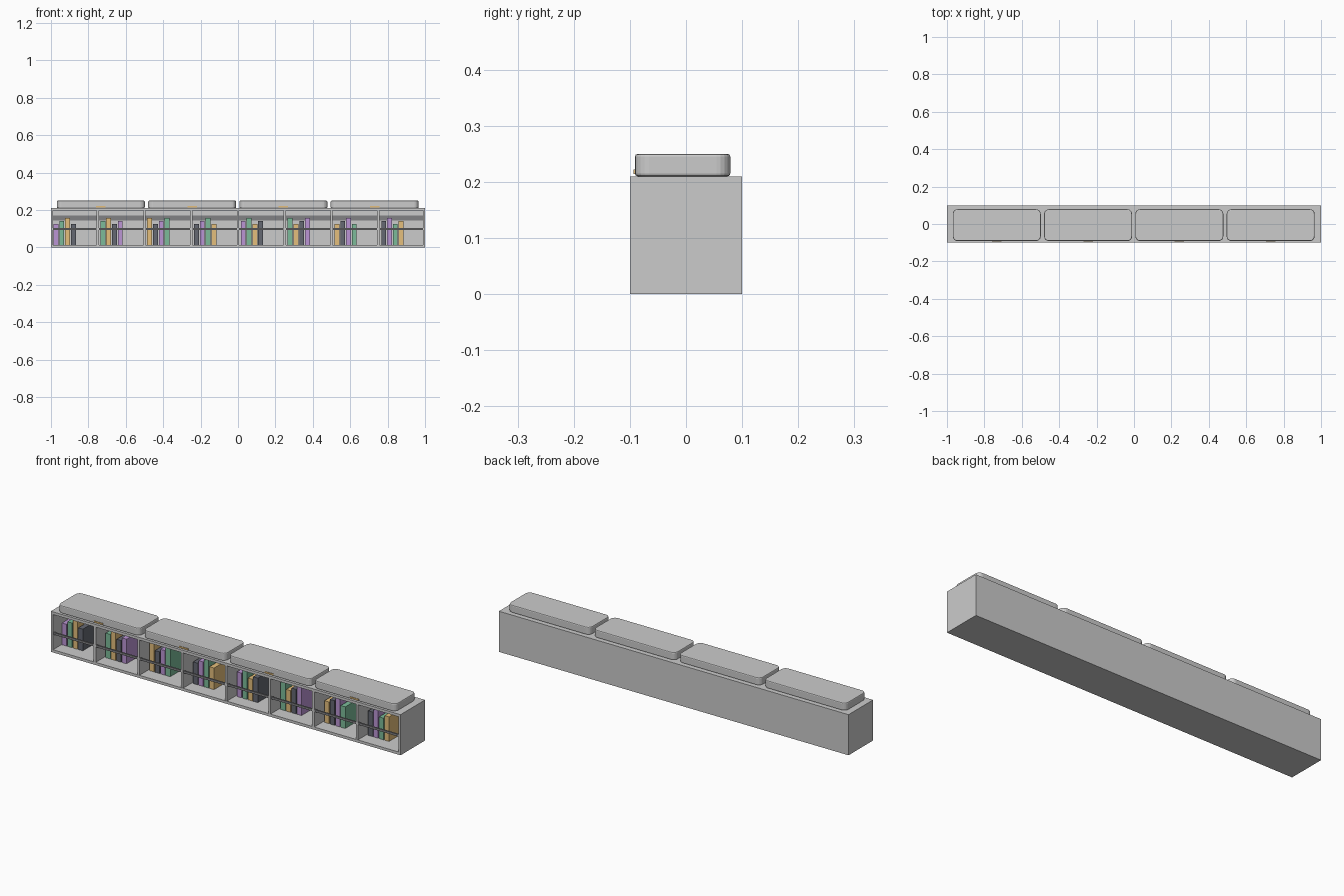
import bpy, bmesh

if "Cube" in bpy.data.objects:
    bpy.data.objects.remove(bpy.data.objects["Cube"])

def material(name, rgb):
    m = bpy.data.materials.new(name)
    m.diffuse_color = (*rgb, 1)
    m.use_nodes = True
    m.node_tree.nodes["Principled BSDF"].inputs["Base Color"].default_value = m.diffuse_color
    return m

DARK = material("dark_rail", (0.22, 0.22, 0.23))
BOOK_MATS = [material("purple", (0.50, 0.30, 0.66)), material("green", (0.20, 0.50, 0.32)),
             material("orange", (0.78, 0.52, 0.20)), material("charcoal", (0.13, 0.14, 0.17))]

def box(name, x, y, z, mat=None):
    """Box spanning the (min, max) ranges."""
    bm = bmesh.new()
    bmesh.ops.create_cube(bm, size=1)
    for v in bm.verts:
        v.co = [r[0] + (c + 0.5) * (r[1] - r[0]) for c, r in zip(v.co, (x, y, z))]
    me = bpy.data.meshes.new(name)
    bm.to_mesh(me)
    bm.free()
    ob = bpy.data.objects.new(name, me)
    bpy.context.collection.objects.link(ob)
    if mat:
        me.materials.append(mat)
    return ob

def cushion(name, x, y, z, corner=0.025, edge=0.005):
    """Slab with rounded vertical corners, then softened top and bottom rims."""
    ob = box(name, x, y, z)
    bm = bmesh.new()
    bm.from_mesh(ob.data)
    upright = [e for e in bm.edges if abs(e.verts[0].co.z - e.verts[1].co.z) > 1e-4]
    bmesh.ops.bevel(bm, geom=upright, offset=corner, segments=5, profile=0.5, affect='EDGES')
    rims = [e for e in bm.edges if abs(e.verts[0].co.z - e.verts[1].co.z) < 1e-5]
    bmesh.ops.bevel(bm, geom=rims, offset=edge, segments=2, profile=0.5, affect='EDGES')
    bm.to_mesh(ob.data)
    bm.free()

# Cabinet shell
T = 0.012
box("bottom_panel", (-1, 1), (-0.1, 0.1), (0, 0.014))
box("top_panel", (-1, 1), (-0.1, 0.1), (0.196, 0.21))
box("back_panel", (-1 + T, 1 - T), (0.09, 0.1), (0.014, 0.196))
for side, x0 in (("left", -1), ("right", 1 - T)):
    box(side + "_end_panel", (x0, x0 + T), (-0.1, 0.1), (0.014, 0.196))
for i in range(1, 8):
    xc = -1 + 0.25 * i
    box("divider", (xc - T / 2, xc + T / 2), (-0.099, 0.09), (0.014, 0.196))

# Rails: one low across the front, one high on the back
box("front_guard_rail", (-1 + T, 1 - T), (-0.098, -0.09), (0.092, 0.103), DARK)
box("back_rail", (-1 + T, 1 - T), (0.0885, 0.095), (0.143, 0.17), DARK)

# Four books per bay, colours and heights cycling
TOPS = (0.126, 0.141, 0.156)
for i in range(8):
    for j in range(4):
        x = -0.986 + 0.2503 * i + 0.031 * j
        box("book", (x, x + 0.026), (-0.03, 0.08), (0.014, TOPS[(i + j) % 3]), BOOK_MATS[(i + j) % 4])

# Seat cushions with small front tabs
for i in range(4):
    xc = -0.7335 + 0.488 * i
    cushion("seat_cushion", (xc - 0.235, xc + 0.235), (-0.091, 0.079), (0.21, 0.25))
    box("cushion_tab", (xc - 0.025, xc + 0.025), (-0.094, -0.088), (0.214, 0.222), BOOK_MATS[2])
